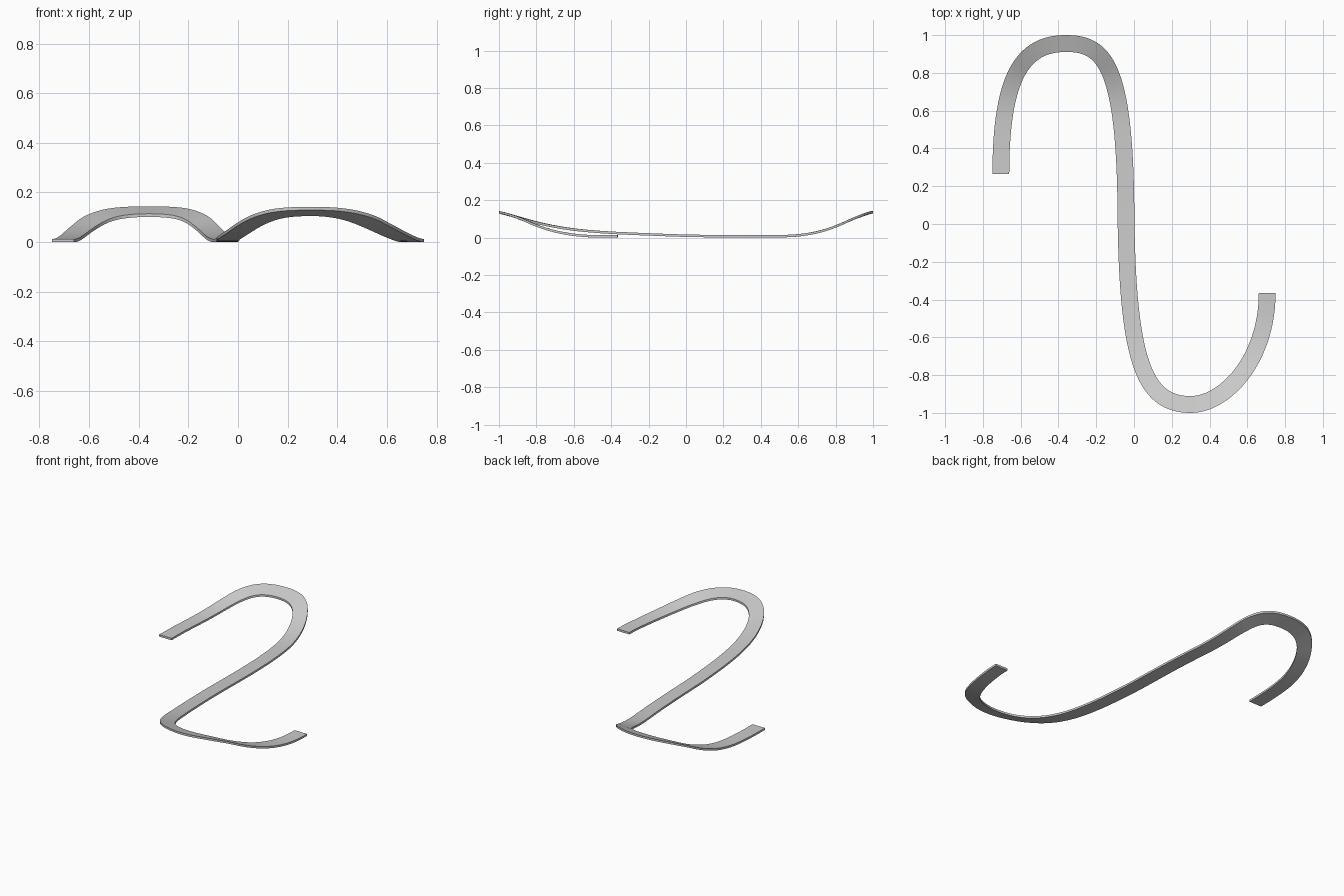
import bpy, bmesh
from mathutils import Vector
from mathutils.geometry import interpolate_bezier

cube = bpy.data.objects.get("Cube")
if cube:
    bpy.data.objects.remove(cube, do_unlink=True)

HALF_WIDTH = 0.0445
THICKNESS = 0.013

# Top height of the strip at every 0.1 of distance from the middle
BACK = [.017, .015, .014, .013, .013, .014, .019, .035, .066, .110, .144]
STEM = [.017, .020, .024, .028, .033, .040, .050, .066, .088, .116, .142]
HOOK = [.013, .013, .013, .013, .013, .014, .022, .040, .071, .113, .142]

# Centre line: point, handle, handle, point for each section
SECTIONS = [
    ((-.705, .265), (-.705, .80), (-.58, .9555), (-.36, .9555)),
    ((-.36, .9555), (-.16, .9555), (-.052, .85), (-.043, .10)),
    ((-.043, .10), (-.036, -.40), (-.035, -.72), (.30, -.9555)),
    ((.705, -.365), (.705, -.72), (.48, -.9555), (.30, -.9555)),
]
SECTIONS[2] = (SECTIONS[2][0], (-.038, -.72), (.05, -.9555), SECTIONS[2][3])
SECTIONS[3] = SECTIONS[3][::-1]


def smooth_lookup(table, y):
    """Smooth curve through evenly spaced heights."""
    s = min(max(abs(y) * 10, 0), 9.999)
    i = int(s)
    t = s - i
    a, b, c, d = (table[min(max(k, 0), 10)] for k in range(i - 1, i + 3))
    return b + t / 2 * (c - a + t * (2*a - 5*b + 4*c - d + t * (3*(b - c) + d - a)))


def height(x, y):
    if y >= 0:
        return smooth_lookup(BACK, y)
    w = min(max(x / 0.6, 0), 1)
    w = w * w * (3 - 2 * w)
    return (1 - w) * smooth_lookup(STEM, y) + w * smooth_lookup(HOOK, y)


# Sample the centre line
path = []
for section in SECTIONS:
    pts = interpolate_bezier(*[Vector((x, y, 0)) for x, y in section], 40)
    path += pts if not path else pts[1:]

# Sweep a flat rectangular section along it
bm = bmesh.new()
rings = []
for i, p in enumerate(path):
    tangent = (path[min(i + 1, len(path) - 1)] - path[max(i - 1, 0)]).normalized()
    side = Vector((-tangent.y, tangent.x, 0)) * HALF_WIDTH
    left, right = p + side, p - side
    ring = []
    for edge, drop in ((left, 0), (right, 0), (right, THICKNESS), (left, THICKNESS)):
        ring.append(bm.verts.new((edge.x, edge.y, height(edge.x, edge.y) - drop)))
    rings.append(ring)
for a, b in zip(rings, rings[1:]):
    for k in range(4):
        n = (k + 1) % 4
        bm.faces.new((a[k], a[n], b[n], b[k]))
bm.faces.new(rings[0])
bm.faces.new(rings[-1][::-1])
bmesh.ops.recalc_face_normals(bm, faces=bm.faces)

mesh = bpy.data.meshes.new("curved_strip")
bm.to_mesh(mesh)
bm.free()
strip = bpy.data.objects.new("curved_strip", mesh)
bpy.context.collection.objects.link(strip)

# Plain grey finish
grey = bpy.data.materials.new("light_grey")
grey.use_nodes = True
grey.diffuse_color = (0.6, 0.6, 0.6, 1)
grey.node_tree.nodes["Principled BSDF"].inputs["Base Color"].default_value = (0.6, 0.6, 0.6, 1)
mesh.materials.append(grey)

bpy.ops.object.select_all(action='DESELECT')
strip.select_set(True)
bpy.context.view_layer.objects.active = strip
bpy.ops.object.shade_smooth_by_angle()
